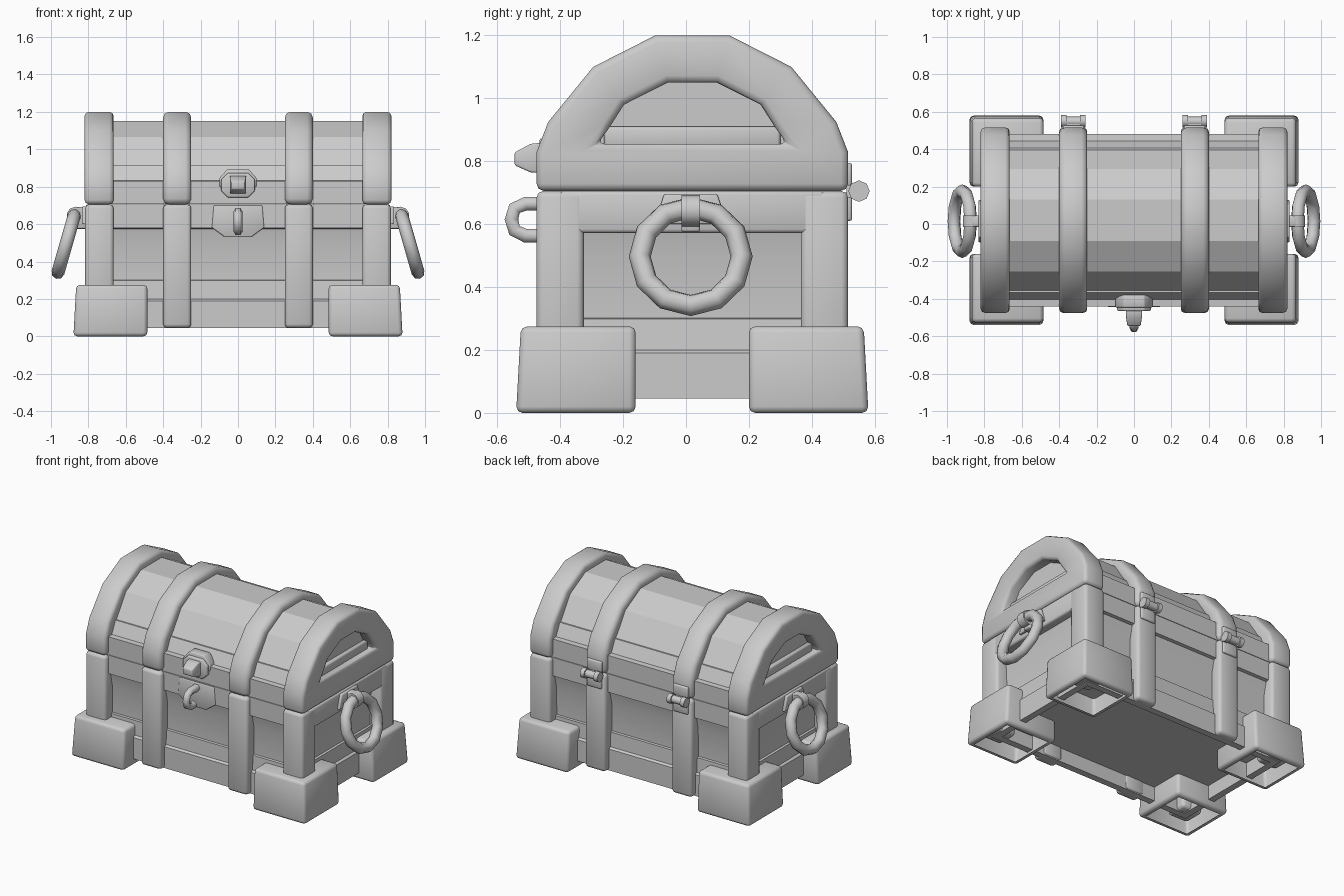
import bpy, bmesh, math

if "Cube" in bpy.data.objects:
    bpy.data.objects.remove(bpy.data.objects["Cube"])

grey = bpy.data.materials.new("plain_grey")
grey.use_nodes = True
colour = (0.6, 0.6, 0.6, 1)
grey.diffuse_color = colour
grey.node_tree.nodes["Principled BSDF"].inputs["Base Color"].default_value = colour

CY = 0.02  # centre of the chest body in depth


def finish(obj, name, angle=35):
    obj.name = name
    obj.data.materials.clear()
    obj.data.materials.append(grey)
    bpy.ops.object.select_all(action='DESELECT')
    obj.select_set(True)
    bpy.context.view_layer.objects.active = obj
    bpy.ops.object.shade_smooth_by_angle(angle=math.radians(angle))


def build(name, bm, bevel, angle):
    bmesh.ops.recalc_face_normals(bm, faces=bm.faces)
    if bevel:
        edges = [e for e in bm.edges if len(e.link_faces) == 2
                 and e.calc_face_angle(0) > math.radians(42)]
        bmesh.ops.bevel(bm, geom=edges, offset=bevel, segments=2, profile=0.5,
                        affect='EDGES', clamp_overlap=True)
    mesh = bpy.data.meshes.new(name)
    bm.to_mesh(mesh)
    bm.free()
    obj = bpy.data.objects.new(name, mesh)
    bpy.context.collection.objects.link(obj)
    finish(obj, name, angle)


def slab(name, polys, lo, hi, axis='x', bevel=0.0, angle=50):
    """Flat polygons that share edges, extruded along x or y."""
    bm = bmesh.new()
    for poly in polys:
        bm.faces.new([bm.verts.new((lo, a, b) if axis == 'x' else (a, lo, b))
                      for a, b in poly])
    bmesh.ops.remove_doubles(bm, verts=bm.verts, dist=1e-4)
    out = bmesh.ops.extrude_face_region(bm, geom=bm.faces[:], use_keep_orig=True)
    moved = [g for g in out["geom"] if isinstance(g, bmesh.types.BMVert)]
    d = hi - lo
    bmesh.ops.translate(bm, verts=moved, vec=(d, 0, 0) if axis == 'x' else (0, d, 0))
    build(name, bm, bevel, angle)


def loft(name, rings, bevel=0.0, cap_start=True):
    """Stack of matching rings joined by quads."""
    bm = bmesh.new()
    loops = [[bm.verts.new(p) for p in ring] for ring in rings]
    n = len(loops[0])
    for a, b in zip(loops, loops[1:]):
        for i in range(n):
            j = (i + 1) % n
            bm.faces.new((a[i], a[j], b[j], b[i]))
    if cap_start:
        bm.faces.new(loops[0])
    bm.faces.new(loops[-1])
    build(name, bm, bevel, 50 if bevel else 35)


def rect(x0, x1, y0, y1, z):
    return [(x0, y0, z), (x1, y0, z), (x1, y1, z), (x0, y1, z)]


def box(name, x0, x1, y0, y1, z0, z1, bevel=0.0):
    loft(name, [rect(x0, x1, y0, y1, z0), rect(x0, x1, y0, y1, z1)], bevel)


def cylinder(name, loc, radius, depth, axis, sides):
    rot = (0, math.pi / 2, 0) if axis == 'x' else (math.pi / 2, 0, 0)
    bpy.ops.mesh.primitive_cylinder_add(vertices=sides, radius=radius, depth=depth,
                                        location=loc, rotation=rot)
    finish(bpy.context.object, name, 50)


def both_sides(half):
    return [(CY - a, b) for a, b in half] + [(CY + a, b) for a, b in reversed(half)]


# Body: recessed floor, planked walls, top rail
profile = [(0.09, 0.14), (0.09, 0.045), (0.045, 0.045), (0.045, 0.19), (0.06, 0.2),
           (0.065, 0.298), (0.078, 0.302), (0.075, 0.49), (0.055, 0.575),
           (0.035, 0.58), (0.035, 0.705)]
loft("body", [rect(-0.815 + i, 0.815 - i, CY - 0.495 + i, CY + 0.495 - i, z)
              for i, z in profile])

# Lid planks above a straight rim
slab("lid_planks", [both_sides([(0.46, 0.708), (0.46, 0.83), (0.425, 0.833), (0.385, 0.915),
                                (0.375, 0.915), (0.275, 1.065), (0.11, 1.152)])],
     -0.745, 0.745, angle=20)

# Arch shapes for the lid bands
arch = both_sides([(0.495, 0.83), (0.458, 0.925), (0.315, 1.1), (0.118, 1.2)])
hole = both_sides([(0.302, 0.855), (0.265, 0.905), (0.217, 0.98), (0.078, 1.05)])
foot_l, foot_r = (CY - 0.495, 0.706), (CY + 0.495, 0.706)
end_polys = [[arch[i], arch[i + 1], hole[i + 1], hole[i]] for i in range(7)]
end_polys.append([foot_l, arch[0], hole[0], hole[-1], arch[-1], foot_r])
outer = [foot_l] + arch + [foot_r]
inner = [(CY + (a - CY) * 0.8, 0.706 + (b - 0.706) * 0.82) for a, b in outer]
band_polys = [[outer[i], outer[i + 1], inner[i + 1], inner[i]] for i in range(9)]

for s, side in ((1, "left"), (-1, "right")):
    # Lid bands
    slab(side + "_lid_end_frame", end_polys, s * 0.665, s * 0.82, bevel=0.025)
    slab(side + "_lid_band", band_polys, s * 0.25, s * 0.4, bevel=0.03)
    box(side + "_lid_end_sill", s * 0.7, s * 0.77, -0.26, 0.3, 0.84, 0.91, 0.01)
    # End rail of the body
    box(side + "_end_rail", s * 0.7, s * 0.815, -0.4, 0.44, 0.572, 0.705, 0.012)

    for t, face in ((-1, "front"), (1, "back")):
        def y(d):
            return CY + t * d
        # Posts, straps and hollow feet
        box(f"{side}_{face}_post", s * 0.665, s * 0.817, y(0.345), y(0.495),
            0.05, 0.705, 0.02)
        box(f"{side}_{face}_strap", s * 0.25, s * 0.4, y(0.4), y(0.495),
            0.045, 0.705, 0.02)
        loft(f"{side}_{face}_foot",
             [rect(s * 0.52, s * 0.845, y(0.215), y(0.525), 0.0),
              rect(s * 0.485, s * 0.88, y(0.18), y(0.56), 0.0),
              rect(s * 0.485, s * 0.865, y(0.18), y(0.545), 0.275)],
             0.02, cap_start=False)

    # Ring handle with its mount
    bpy.ops.mesh.primitive_torus_add(
        major_segments=12, minor_segments=8, major_radius=0.162, minor_radius=0.035,
        location=(s * 0.918, 0.015, 0.497), rotation=(0, s * math.radians(74), 0))
    finish(bpy.context.object, side + "_ring_handle", 60)
    slab(side + "_handle_plate", [[(-0.1, 0.6), (-0.07, 0.695), (0.1, 0.695), (0.13, 0.6)]],
         s * 0.8, s * 0.832, bevel=0.006)
    cylinder(side + "_handle_loop", (s * 0.868, 0.015, 0.643), 0.05, 0.06, 'y', 10)
    box(side + "_handle_tab", s * 0.81, s * 0.868, -0.015, 0.045, 0.575, 0.692, 0.008)

    # Hinges
    x = s * 0.325
    box(side + "_hinge_upper_leaf", x - 0.055, x + 0.055, 0.5, 0.528, 0.72, 0.795, 0.008)
    box(side + "_hinge_lower_leaf", x - 0.055, x + 0.055, 0.5, 0.528, 0.61, 0.70, 0.008)
    box(side + "_hinge_web", x - 0.06, x + 0.06, 0.51, 0.55, 0.685, 0.725)
    cylinder(side + "_hinge_pin", (x, 0.548, 0.705), 0.026, 0.11, 'x', 8)
    for k, end in ((-1, "inner"), (1, "outer")):
        cylinder(f"{side}_hinge_{end}_knuckle", (x + k * 0.05, 0.55, 0.705),
                 0.034, 0.03, 'x', 8)


# Lock: raised rim, octagonal plate and square knob
def octagon(w, h, cut, z):
    return [(-w, z - h + cut), (-w + cut, z - h), (w - cut, z - h), (w, z - h + cut),
            (w, z + h - cut), (w - cut, z + h), (-w + cut, z + h), (-w, z + h - cut)]


slab("lock_rim", [[(-0.1, 0.8), (0.1, 0.8), (0.1, 0.845), (0.055, 0.895),
                   (-0.055, 0.895), (-0.1, 0.845)]], -0.446, -0.38, 'y', 0.006)
slab("lock_plate", [octagon(0.09, 0.065, 0.035, 0.808)], -0.465, -0.42, 'y', 0.006)


def knob_ring(w, z0, z1, yy):
    return [(-w, yy, z0), (w, yy, z0), (w, yy, z1), (-w, yy, z1)]


loft("lock_knob", [knob_ring(0.043, 0.762, 0.86, -0.45), knob_ring(0.043, 0.765, 0.855, -0.495),
                   knob_ring(0.036, 0.787, 0.828, -0.545)], 0.006)

# Latch plate and curved hook
slab("latch_plate", [[(-0.14, 0.582), (-0.07, 0.53), (0.07, 0.53), (0.14, 0.582),
                      (0.13, 0.7), (-0.13, 0.7)]], -0.445, -0.4, 'y', 0.006)
curve = bpy.data.curves.new("latch_hook", 'CURVE')
curve.dimensions = '3D'
curve.bevel_depth = 0.025
curve.bevel_resolution = 1
curve.use_fill_caps = True
path = [(-0.43, 0.665), (-0.51, 0.665), (-0.545, 0.65), (-0.555, 0.615),
        (-0.545, 0.58), (-0.51, 0.563), (-0.475, 0.563)]
spline = curve.splines.new('POLY')
spline.points.add(len(path) - 1)
for p, (a, b) in zip(spline.points, path):
    p.co = (0, a, b, 1)
hook = bpy.data.objects.new("latch_hook", curve)
bpy.context.collection.objects.link(hook)
curve.materials.append(grey)
